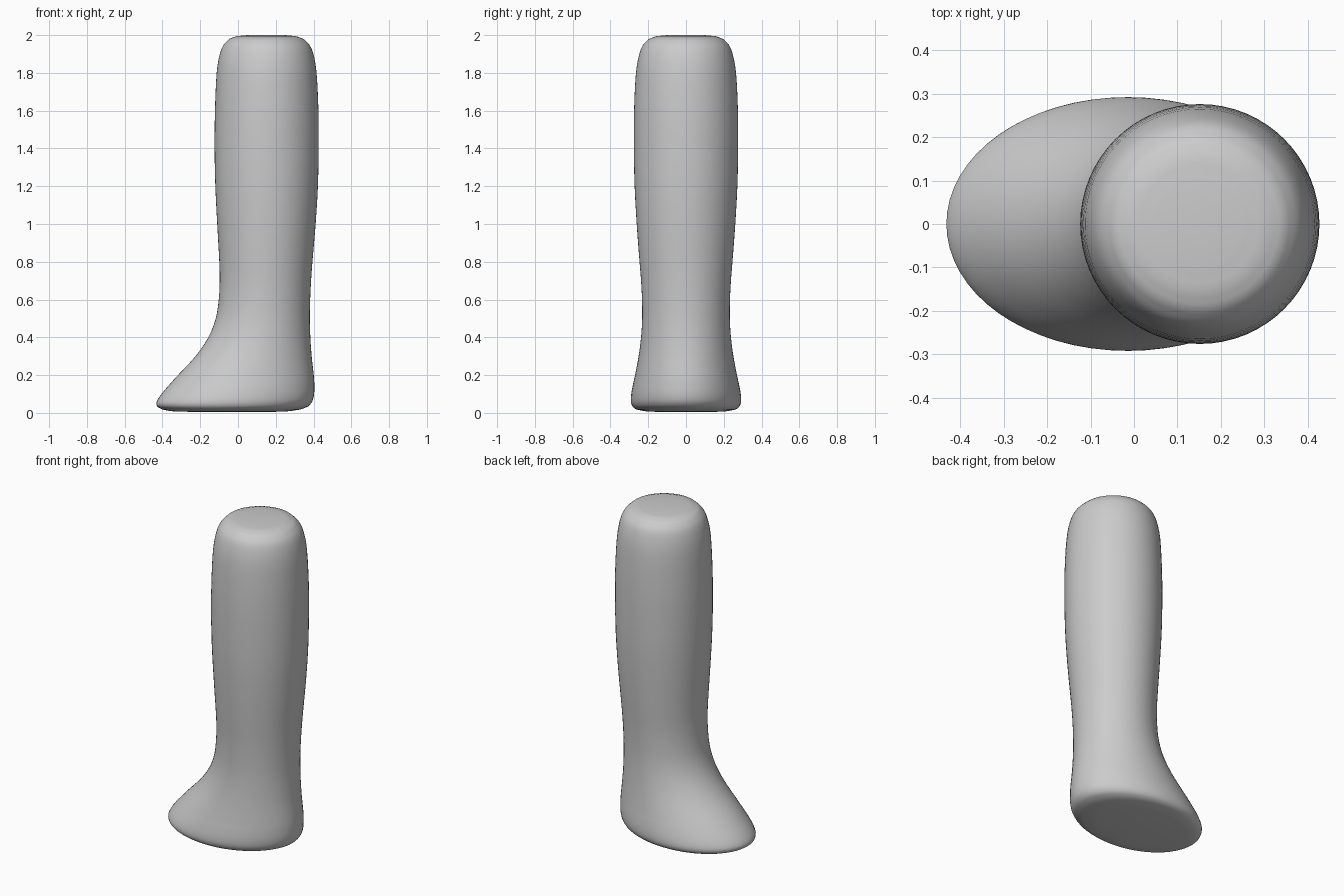
import bpy, bmesh, math
from mathutils import Vector

# Leg cross-sections: height, front-most x (toe), rear-most x (heel), half width
SECTIONS = [
    (0.004, -0.20, 0.15, 0.13), (0.008, -0.34, 0.26, 0.21), (0.018, -0.40, 0.33, 0.262),
    (0.035, -0.428, 0.372, 0.284), (0.06, -0.43, 0.393, 0.292), (0.10, -0.405, 0.403, 0.290),
    (0.15, -0.363, 0.404, 0.281), (0.20, -0.318, 0.401, 0.270), (0.30, -0.225, 0.390, 0.251),
    (0.40, -0.157, 0.383, 0.238), (0.50, -0.118, 0.380, 0.232), (0.60, -0.102, 0.382, 0.233),
    (0.70, -0.097, 0.387, 0.238), (0.80, -0.099, 0.394, 0.246), (1.00, -0.110, 0.411, 0.261),
    (1.20, -0.120, 0.423, 0.272), (1.40, -0.124, 0.427, 0.276), (1.60, -0.122, 0.426, 0.275),
    (1.80, -0.113, 0.416, 0.265), (1.90, -0.096, 0.399, 0.247), (1.95, -0.075, 0.377, 0.226),
    (1.98, -0.046, 0.347, 0.196), (1.995, -0.005, 0.305, 0.155), (2.0, 0.05, 0.25, 0.10),
]
SIDES, STEPS = 64, 3


def smooth_sections(rows):
    """Catmull-Rom interpolation between the sections."""
    pts = [Vector(r) for r in rows]
    out = []
    for i in range(len(pts) - 1):
        a, b, c, d = pts[max(i - 1, 0)], pts[i], pts[i + 1], pts[min(i + 2, len(pts) - 1)]
        for k in range(STEPS):
            t = k / STEPS
            p = 0.5 * (2 * b + (c - a) * t + (2 * a - 5 * b + 4 * c - d) * t**2
                       + (3 * b - a - 3 * c + d) * t**3)
            p[0] = b[0] + (c[0] - b[0]) * t if c[0] - b[0] < 0.03 else p[0]
            out.append(p)
    return out + [pts[-1]]


# Lower leg and foot as one lofted skin
bm = bmesh.new()
rings = []
for z, x0, x1, w in smooth_sections(SECTIONS):
    cx, rx = (x0 + x1) / 2, (x1 - x0) / 2
    rings.append([bm.verts.new((cx + rx * math.cos(a), w * math.sin(a), z))
                  for a in (2 * math.pi * i / SIDES for i in range(SIDES))])
for lo, hi in zip(rings, rings[1:]):
    for i in range(SIDES):
        j = (i + 1) % SIDES
        bm.faces.new((lo[i], lo[j], hi[j], hi[i]))

# Flat sole and top
bm.faces.new(rings[0][::-1])
bm.faces.new(rings[-1])
for f in bm.faces:
    f.smooth = True

mesh = bpy.data.meshes.new("leg_with_foot")
bm.to_mesh(mesh)
bm.free()
leg = bpy.data.objects.new("leg_with_foot", mesh)
bpy.context.collection.objects.link(leg)
